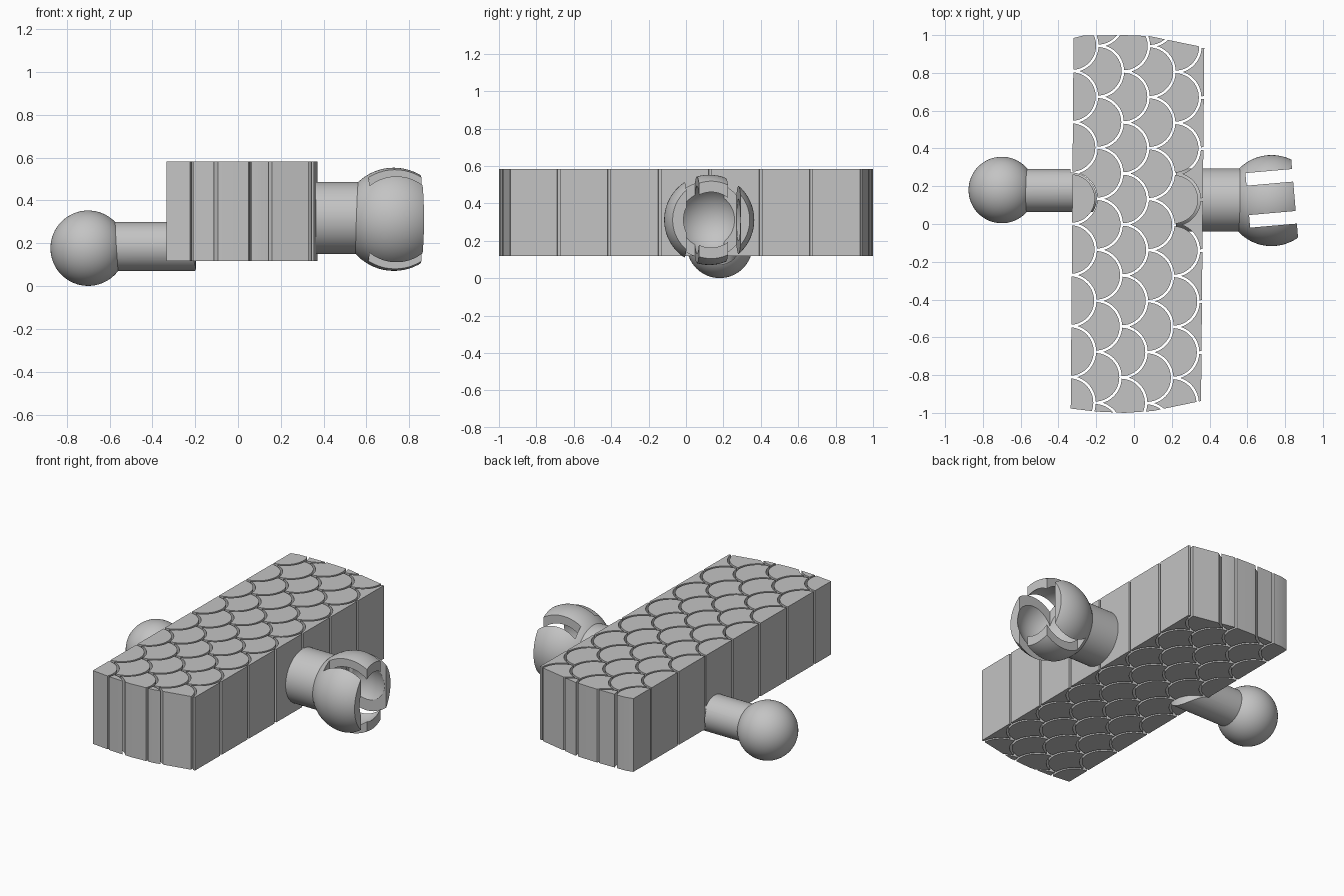
import bpy, bmesh
from math import sin, cos, pi, radians, sqrt, acos, atan2, hypot
from mathutils import Matrix, Vector

cube = bpy.data.objects.get("Cube")
if cube:
    bpy.data.objects.remove(cube, do_unlink=True)

grey = bpy.data.materials.new("plain_grey")
grey.use_nodes = True
COLOR = (0.55, 0.55, 0.55, 1)
grey.diffuse_color = COLOR
grey.node_tree.nodes["Principled BSDF"].inputs["Base Color"].default_value = COLOR

Z0, Z1 = 0.118, 0.583          # slab bottom and top
PITCH, HALF = 0.1365, 0.135    # scale spacing across and half spacing along
R_OUT, R_IN = 0.1285, 0.1415   # scale edge and the edge of its neighbour


def finish(name, bm):
    bmesh.ops.recalc_face_normals(bm, faces=bm.faces[:])
    me = bpy.data.meshes.new(name)
    bm.to_mesh(me)
    bm.free()
    me.materials.append(grey)
    ob = bpy.data.objects.new(name, me)
    bpy.context.collection.objects.link(ob)
    return ob


def add_prism(bm, pts, z0, z1):
    low = [bm.verts.new((x, y, z0)) for x, y in pts]
    high = [bm.verts.new((x, y, z1)) for x, y in pts]
    bm.faces.new(low[::-1])
    bm.faces.new(high)
    for i in range(len(pts)):
        bm.faces.new((low[i - 1], low[i], high[i], high[i - 1]))


def prism(name, pts, z0, z1):
    bm = bmesh.new()
    add_prism(bm, pts, z0, z1)
    return finish(name, bm)


def rod(name, x0, x1, y, z, r):
    bm = bmesh.new()
    m = Matrix.Translation(((x0 + x1) / 2, y, z)) @ Matrix.Rotation(pi / 2, 4, "Y")
    bmesh.ops.create_cone(bm, cap_ends=True, segments=64, radius1=r, radius2=r,
                          depth=x1 - x0, matrix=m)
    return finish(name, bm)


def ball(name, centre, r):
    bm = bmesh.new()
    m = Matrix.Translation(centre) @ Matrix.Rotation(pi / 2, 4, "Y")
    bmesh.ops.create_uvsphere(bm, u_segments=64, v_segments=32, radius=r, matrix=m)
    return finish(name, bm)


def box(name, frame, lo, hi):
    bm = bmesh.new()
    lo, hi = Vector(lo), Vector(hi)
    m = frame @ Matrix.Translation((lo + hi) / 2) @ Matrix.Diagonal((hi - lo).to_4d())
    bmesh.ops.create_cube(bm, size=1, matrix=m)
    return finish(name, bm)


def cut(ob, cutter, op="DIFFERENCE"):
    mod = ob.modifiers.new("cut", "BOOLEAN")
    mod.operation, mod.solver, mod.object = op, "EXACT", cutter
    bpy.context.view_layer.update()
    dg = bpy.context.evaluated_depsgraph_get()
    me = bpy.data.meshes.new_from_object(ob.evaluated_get(dg))
    ob.modifiers.clear()
    ob.data = me


def smooth(*obs):
    bpy.ops.object.select_all(action="DESELECT")
    for ob in obs:
        ob.select_set(True)
        bpy.context.view_layer.objects.active = ob
    bpy.ops.object.shade_smooth_by_angle(angle=radians(30))


def arc(cx, cy, r, a0, a1, n):
    return [(cx + r * cos(a0 + (a1 - a0) * i / n), cy + r * sin(a0 + (a1 - a0) * i / n))
            for i in range(n + 1)]


def scale_outline(cx, cy):
    """Rounded nose towards +x, two hollow flanks meeting in a tail."""
    # angles at which the nose circle meets the neighbour's circle
    dist = hypot(PITCH, HALF)
    phi = atan2(HALF, -PITCH)
    top = phi - acos((R_OUT ** 2 + dist ** 2 - R_IN ** 2) / (2 * R_OUT * dist))
    start = phi - pi + acos((R_IN ** 2 + dist ** 2 - R_OUT ** 2) / (2 * R_IN * dist))
    tail = acos(HALF / R_IN) - pi / 2
    nose = arc(cx, cy, R_OUT, -top, top, 24)
    upper = arc(cx - PITCH, cy + HALF, R_IN, start, tail, 12)
    lower = arc(cx - PITCH, cy - HALF, R_IN, -tail, -start, 12)
    return nose + upper[1:] + lower[1:-1]


# Slab of upright scales, trimmed to the bowed outline
bm = bmesh.new()
turn = Matrix.Rotation(radians(-0.45), 2)
for col in range(7):
    cx = -0.473 + PITCH * col
    for row in range(-5, 6):
        cy = HALF * (2 * row + col % 2) - 0.003
        pts = [turn @ Vector(p) for p in scale_outline(cx, cy)]
        add_prism(bm, pts, Z0, Z1)
scales = finish("scale_slab", bm)
outline = [(-0.32, 0.985), (-0.335, -0.977), (-0.2, -0.993), (-0.05, -1), (0.1, -0.99),
           (0.355, -0.937), (0.372, 0.935), (0.08, 0.995), (-0.05, 1), (-0.27, 0.997)]
trim = prism("slab_trim", outline, Z0 - 0.1, Z1 + 0.1)
cut(scales, trim, "INTERSECT")

# Ball joint on the right, its rod ending in the rounded nose of a scale
joint_ball = ball("joint_ball", (-0.7, 0.18, 0.177), 0.176)
ball_rod = rod("ball_rod", -0.65, -0.15, 0.178, 0.185, 0.114)
nose = [(-0.9, -0.1), (-0.335, -0.1)] + arc(-0.335, HALF, 0.138, -pi / 2, pi / 2, 24)
rod_trim = prism("rod_trim", nose + [(-0.335, 0.4), (-0.9, 0.4)], -0.2, 0.6)
cut(ball_rod, rod_trim, "INTERSECT")

# Slotted socket on the left, slightly turned
centre = Vector((0.728, 0.124, 0.312))
frame = Matrix.Translation(centre) @ Matrix.Rotation(radians(5), 4, "Z")
socket = ball("socket", centre, 0.241)
socket_stem = rod("socket_stem", 0.222, 0.575, 0.127, 0.318, 0.168)
cavity = ball("socket_cavity", centre, 0.193)
mouth = box("socket_mouth", frame, (0.123, -0.5, -0.5), (0.6, 0.5, 0.5))
helpers = [trim, rod_trim, cavity, mouth]
for part in (socket, socket_stem):
    cut(part, cavity)
cut(socket, mouth)
for side in (-1, 1):
    y0, y1 = sorted((side * 0.078, side * 0.145))
    slot = box("socket_slot", frame, (-0.125, y0 + 0.012, -0.5), (0.5, y1 + 0.012, 0.5))
    cut(socket, slot)
    helpers.append(slot)

for h in helpers:
    bpy.data.objects.remove(h, do_unlink=True)
smooth(scales, joint_ball, ball_rod, socket, socket_stem)
